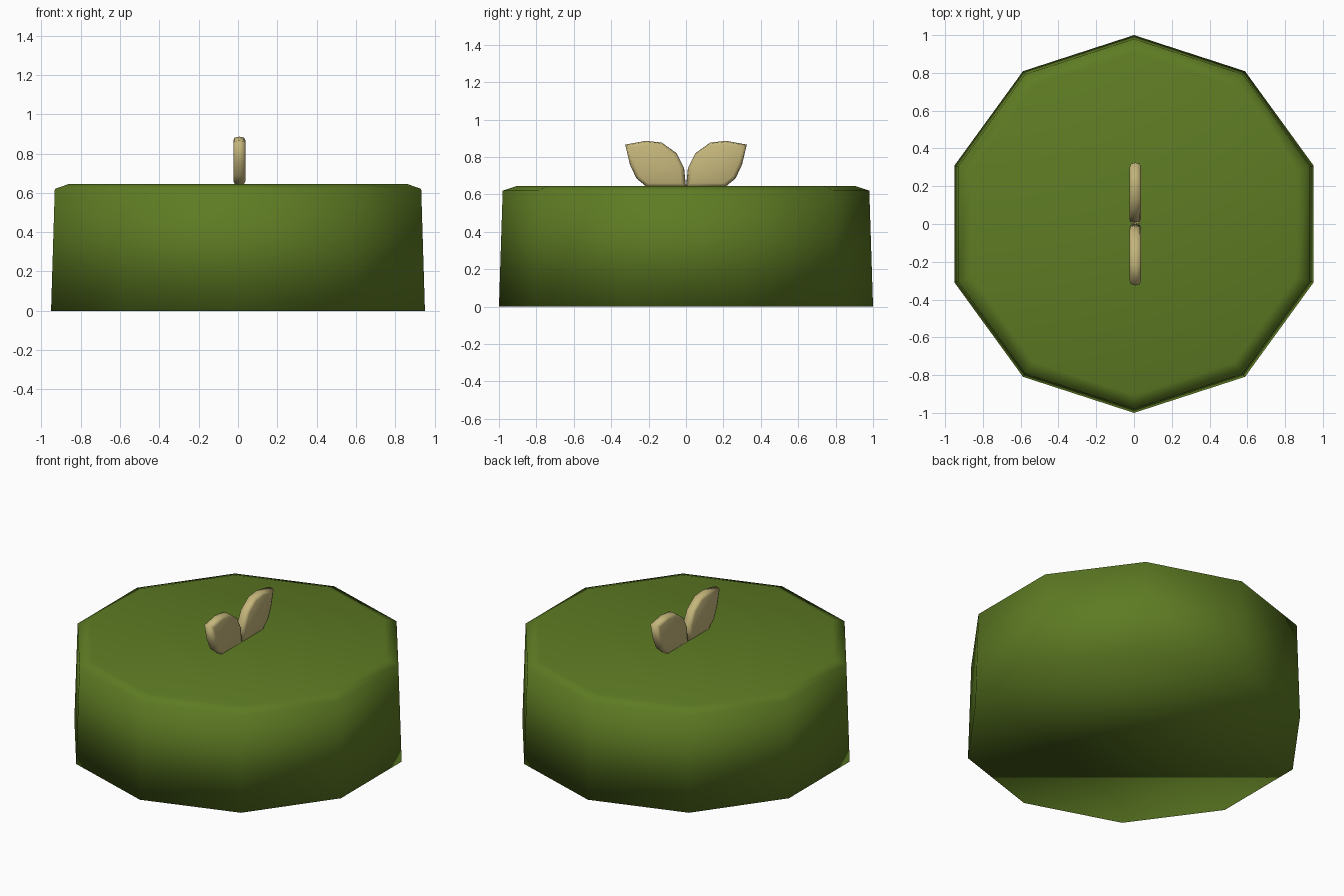
import bpy, bmesh, math

if "Cube" in bpy.data.objects:
    bpy.data.objects.remove(bpy.data.objects["Cube"])

def material(name, rgb):
    m = bpy.data.materials.new(name)
    m.diffuse_color = (*rgb, 1)
    m.use_nodes = True
    m.node_tree.nodes["Principled BSDF"].inputs["Base Color"].default_value = m.diffuse_color
    return m

green = material("cactus green", (0.112, 0.200, 0.017))
cream = material("leaf cream", (0.56, 0.47, 0.20))

def loft(name, rings, mat):
    """Skin a list of equal-length point rings and cap both ends."""
    bm = bmesh.new()
    loops = [[bm.verts.new(p) for p in r] for r in rings]
    n = len(loops[0])
    for a, b in zip(loops, loops[1:]):
        for i in range(n):
            j = (i + 1) % n
            bm.faces.new((a[i], a[j], b[j], b[i]))
    bm.faces.new(loops[0][::-1])
    bm.faces.new(loops[-1])
    bmesh.ops.recalc_face_normals(bm, faces=bm.faces)
    for f in bm.faces:
        f.smooth = True
    me = bpy.data.meshes.new(name)
    bm.to_mesh(me)
    bm.free()
    me.materials.append(mat)
    ob = bpy.data.objects.new(name, me)
    bpy.context.collection.objects.link(ob)
    return ob

# ten-sided body with a shallow bevelled rim
def decagon(r, z):
    return [(r * math.sin(i * math.pi / 5), r * math.cos(i * math.pi / 5), z) for i in range(10)]

loft("body", [decagon(1.0, 0), decagon(0.98, 0.62), decagon(0.905, 0.645)], green)

# pair of pillow-shaped leaves, mirrored front to back
outline = [(0.0, 0.64), (0.01, 0.74), (0.05, 0.82), (0.13, 0.877), (0.215, 0.886),
           (0.325, 0.866), (0.30, 0.76), (0.265, 0.685), (0.21, 0.64)]
cy, cz = 0.155, 0.765

def leaf_ring(x, s, side):
    return [(0.007 + x, side * (cy + (y - cy) * s), cz + (z - cz) * s) for y, z in outline]

for name, side in (("back_leaf", 1), ("front_leaf", -1)):
    loft(name, [leaf_ring(x, s, side) for x, s in
                ((-0.031, 0.84), (-0.024, 0.96), (0, 1), (0.024, 0.96), (0.031, 0.84))], cream)
